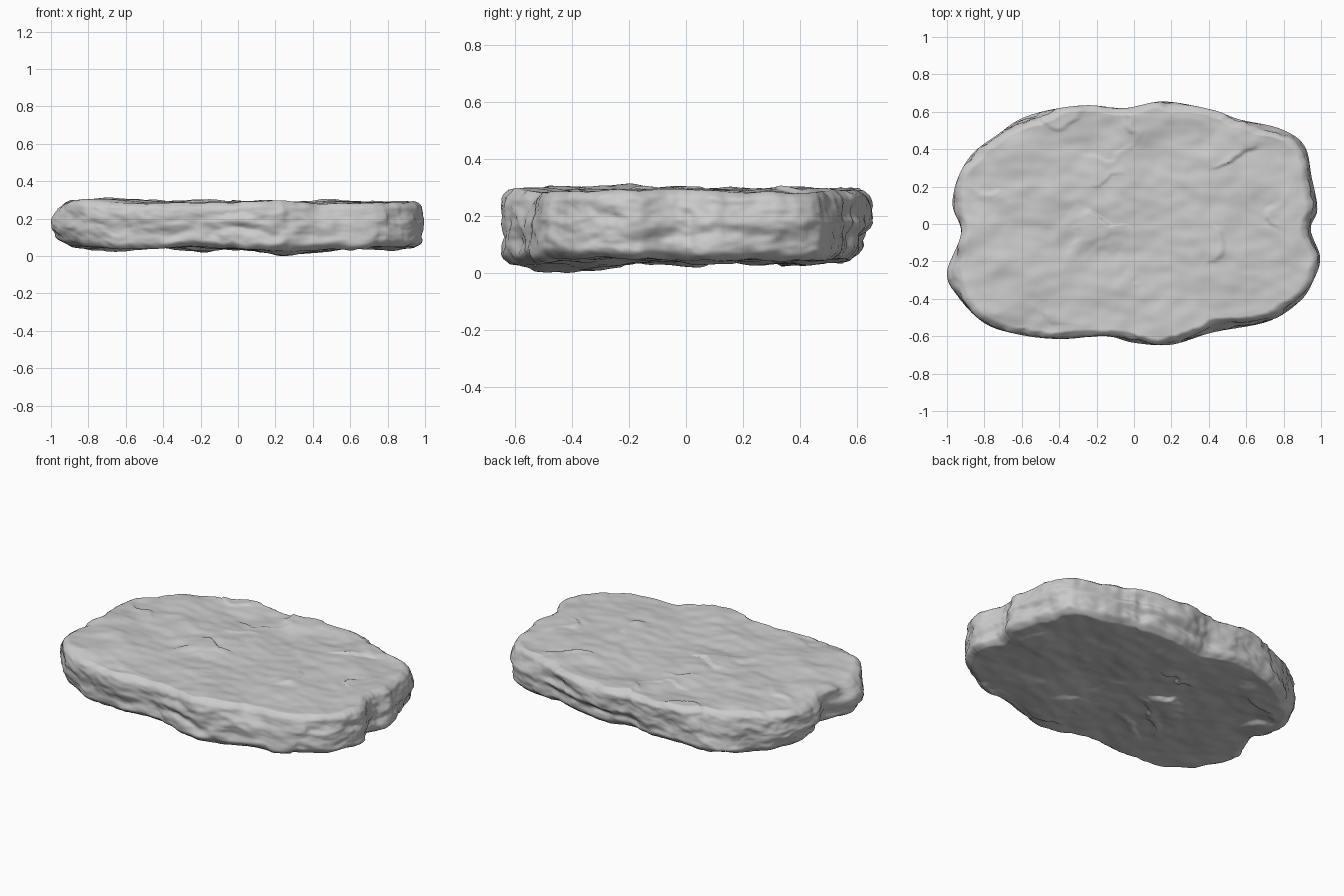
import bpy, bmesh, math
from mathutils import Vector, noise

cube = bpy.data.objects.get("Cube")
if cube:
    bpy.data.objects.remove(cube, do_unlink=True)

SEGMENTS = 360

# Weathered outline of the slab, counter-clockwise
OUTLINE = [Vector(p) for p in (
    (.945, -.03), (.98, .08), (.95, .25), (.91, .42), (.78, .51), (.56, .56),
    (.42, .61), (.16, .655), (-.05, .62), (-.25, .635), (-.45, .61), (-.61, .56),
    (-.74, .47), (-.86, .38), (-.94, .25), (-.97, .1), (-.925, -.05), (-1, -.26),
    (-.94, -.39), (-.8, -.53), (-.62, -.59), (-.4, -.615), (-.15, -.6), (0, -.635),
    (.2, -.645), (.42, -.58), (.72, -.52), (.89, -.41), (.96, -.3), (.995, -.18))]

# Where the rim steps back from the outline: x, y, reach, amount
TOP_STEPS = ((-1, -.27, .15, .055), (.99, -.18, .14, .025), (.98, .08, .1, .02),
             (.5, -.57, .3, .03), (.78, .5, .2, .03), (-.6, .57, .15, .02))
BASE_STEPS = ((-.97, -.3, .2, .045), (.99, -.18, .15, .025), (.15, .65, .35, .04),
              (-.95, .15, .25, .04), (-.5, -.6, .3, .015), (.93, .35, .2, .025))


def outline_point(t):
    """Smooth closed curve through the outline, t from 0 to 1."""
    n = len(OUTLINE)
    i, f = int(t * n), t * n % 1
    a, b, c, d = (OUTLINE[(i + k) % n] for k in (-1, 0, 1, 2))
    return b + f * .5 * (c - a + f * (2 * a - 5 * b + 4 * c - d + f * (3 * (b - c) + d - a)))


def rough(x, y, z, scale, octaves=4):
    return noise.fractal(Vector((x, y, z)) * scale, .9, 2, octaves)


def bump(x, y, cx, cy, rx, ry):
    return math.exp(-((x - cx) / rx) ** 2 - ((y - cy) / ry) ** 2)


def smooth(a, b, v):
    t = min(1, max(0, (v - a) / (b - a)))
    return t * t * (3 - 2 * t)


def flaked(x, y, seed):
    """Broad lumps with low flaked steps that run mostly along x."""
    lumps = rough(x * .8, y * 1.1, seed, 3.5, 3)
    w = noise.noise(Vector((x * 2.5, y * 4 + .5 * rough(x, y, seed, 3), seed + 4)))
    patch = max(0, noise.noise(Vector((x * 2.5, y * 2.5, seed + 7))))
    return .018 * lumps + .035 * patch * (smooth(-.05, .06, w) - smooth(.1, .5, w))


def top_height(x, y):
    return (.297 + flaked(x, y, 2) + .02 * bump(x, y, -.72, -.25, .22, .3)
            + .008 * bump(x, y, .42, 0, .2, .3))


def bottom_height(x, y):
    z = .062 - flaked(x, y, 11) - .038 * bump(x, y, .22, -.38, .25, .2)
    z -= .02 * bump(x, y, .8, .13, .15, .2) + .014 * bump(x, y, .15, .15, .3, .2)
    return z + .014 * bump(x, y, -.9, 0, .2, .5)


def side_inset(p, h):
    """Rounded rims, stepped edges, faint strata and lumpy relief; h is 0 at the base."""
    inset = .03 * max(0, 1 - h / .14) ** 2 + .025 * max(0, (h - .87) / .13) ** 2
    for x, y, reach, amount in TOP_STEPS:
        inset += amount * bump(p.x, p.y, x, y, reach, reach) * smooth(.5, .95, h)
    for x, y, reach, amount in BASE_STEPS:
        inset += amount * bump(p.x, p.y, x, y, reach, reach) * smooth(.5, .05, h)
    shift = .22 * rough(p.x, p.y, 21, 2)
    for level, seed in ((.35, 23), (.65, 29)):
        depth = max(0, noise.noise(Vector((p.x * 2.4, p.y * 2.4, seed))))
        inset += .035 * depth * math.exp(-((h - level - shift) / .1) ** 2)
    return inset + .02 * rough(p.x, p.y, h * .4, 4.5) + .005 * rough(p.x, p.y, h * .4, 12)


# Loops from the top centre, over the rim, down the side and under the base
face_steps = [i / 80 for i in range(1, 80)]
side_steps = [1 - i / 28 for i in range(29)]
loops = ([("top", s) for s in face_steps] + [("side", h) for h in side_steps]
         + [("base", s) for s in reversed(face_steps)])
edge = [outline_point(i / SEGMENTS) for i in range(SEGMENTS)]

# Each column of the side just touches the outline at its widest level
columns = []
for p in edge:
    insets = [side_inset(p, h) for h in side_steps]
    widest = min(insets)
    columns.append([p - p.normalized() * (d - widest) for d in insets])

bm = bmesh.new()
rings = []
for kind, value in loops:
    ring = []
    for column in columns:
        if kind == "side":
            q = column[side_steps.index(value)]
            low, high = bottom_height(q.x, q.y) + .006, top_height(q.x, q.y) - .006
            z = low + (high - low) * value
        elif kind == "top":
            q = column[0] * value
            z = top_height(q.x, q.y)
        else:
            q = column[-1] * value
            z = bottom_height(q.x, q.y)
        ring.append(bm.verts.new((q.x, q.y, z)))
    rings.append(ring)

for upper, lower in zip(rings, rings[1:]):
    for i in range(SEGMENTS):
        j = (i + 1) % SEGMENTS
        bm.faces.new((upper[i], lower[i], lower[j], upper[j]))
for ring, height in ((rings[0], top_height), (rings[-1], bottom_height)):
    centre = bm.verts.new((0, 0, height(0, 0)))
    for i in range(SEGMENTS):
        bm.faces.new((centre, ring[i], ring[(i + 1) % SEGMENTS]))
bmesh.ops.recalc_face_normals(bm, faces=bm.faces)

# Rest the slab on the ground
ground = min(v.co.z for v in bm.verts)
bmesh.ops.translate(bm, verts=bm.verts, vec=(0, 0, -ground))

mesh = bpy.data.meshes.new("stone_slab")
bm.to_mesh(mesh)
bm.free()
slab = bpy.data.objects.new("stone_slab", mesh)
bpy.context.collection.objects.link(slab)

# Plain pale grey stone
stone = bpy.data.materials.new("pale_grey_stone")
stone.use_nodes = True
colour = (.6, .6, .6, 1)
stone.diffuse_color = colour
stone.node_tree.nodes["Principled BSDF"].inputs["Base Color"].default_value = colour
mesh.materials.append(stone)

bpy.context.view_layer.objects.active = slab
slab.select_set(True)
bpy.ops.object.shade_smooth_by_angle(angle=math.radians(50))
